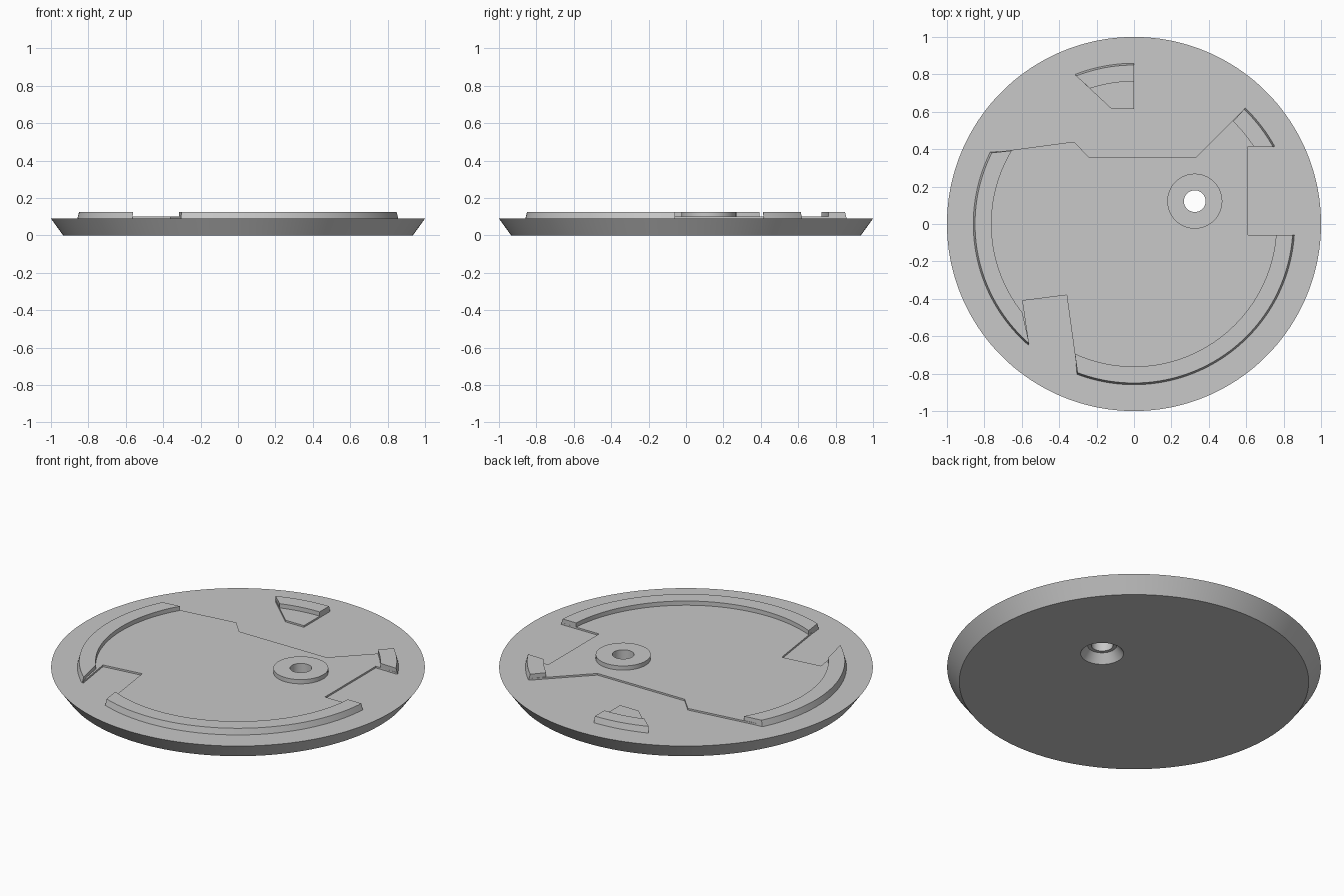
import bpy, bmesh
from math import radians, sin, cos, pi

default = bpy.data.objects.get("Cube")
if default:
    bpy.data.objects.remove(default, do_unlink=True)

# Heights, radii and hole position
BASE_TOP, FLOOR, RIM_TOP = 0.09, 0.10, 0.125
RIM_OUT, RIM_IN, FLOOR_OUT = 0.862, 0.762, 0.852
HOLE = (0.325, 0.122)

grey = bpy.data.materials.new("plain grey")
grey.use_nodes = True
colour = (0.58, 0.58, 0.58, 1)
grey.diffuse_color = colour
grey.node_tree.nodes["Principled BSDF"].inputs["Base Color"].default_value = colour


def arc(radius, start, end, centre=(0, 0)):
    """Points on an arc, angles in degrees."""
    n = max(3, int(abs(end - start) / 2))
    steps = [radians(start + (end - start) * i / n) for i in range(n + 1)]
    return [(centre[0] + radius * cos(a), centre[1] + radius * sin(a)) for a in steps]


def circle(radius, centre=(0, 0), n=128):
    return [(centre[0] + radius * cos(2 * pi * i / n),
             centre[1] + radius * sin(2 * pi * i / n)) for i in range(n)]


def loft(name, layers):
    """Solid through a stack of (outline, height) layers."""
    bm = bmesh.new()
    rings = [[bm.verts.new((x, y, z)) for x, y in outline] for outline, z in layers]
    n = len(rings[0])
    for low, high in zip(rings, rings[1:]):
        for i in range(n):
            j = (i + 1) % n
            bm.faces.new((low[i], low[j], high[j], high[i]))
    bm.faces.new(rings[0][::-1])
    bm.faces.new(rings[-1])
    bmesh.ops.recalc_face_normals(bm, faces=bm.faces[:])
    mesh = bpy.data.meshes.new(name)
    bm.to_mesh(mesh)
    bm.free()
    mesh.materials.append(grey)
    obj = bpy.data.objects.new(name, mesh)
    bpy.context.collection.objects.link(obj)
    return obj


# Bevelled base disc
base = loft("base_disc", [(circle(0.935, n=180), 0), (circle(1, n=180), BASE_TOP)])

# Thin raised floor with its notches
floor_outline = (
    [(-0.32, 0.44), (-0.24, 0.355), (0.33, 0.355)][::-1]
    + arc(FLOOR_OUT, 153.4, 228.8)
    + [(-0.595, -0.41), (-0.36, -0.38)]
    + arc(FLOOR_OUT, 249.2, 356)
    + [(0.61, -0.06), (0.61, 0.415)]
    + arc(FLOOR_OUT, 29, 46.2)
)
# start the outline after the right-hand arc, running anticlockwise
floor = loft("raised_floor", [(floor_outline, 0.07), (floor_outline, FLOOR)])

# Separate wedge at the back
wedge = [(-0.12, 0.615), (0, 0.615)] + arc(FLOOR_OUT, 90, 111.4)
loft("back_wedge_floor", [(wedge, 0.07), (wedge, FLOOR)])

# Tapered rim segments: outer start, outer end, inner start, inner end
rims = {
    "right_rim": (153.4, 228.8, 149, 218.4),
    "front_rim": (249.2, 356, 245.5, 355.5),
    "left_rim": (29, 46.2, 33, 46),
    "back_rim": (90, 111.4, 90, 108),
}
for name, (o1, o2, i1, i2) in rims.items():
    inner = arc(RIM_IN, i2, i1)
    loft(name, [(arc(RIM_OUT, o1, o2) + inner, 0.08),
                (arc(0.85, o1, o2) + inner, RIM_TOP)])

# Round boss
boss = loft("boss", [(circle(0.147, HOLE), 0.075), (circle(0.147, HOLE), RIM_TOP)])

# Through hole with a tapered recess underneath
cutter = loft("hole_cutter", [(circle(0.13, HOLE), -0.02), (circle(0.078, HOLE), 0.05),
                              (circle(0.058, HOLE), 0.05), (circle(0.058, HOLE), 0.2)])
cutter.hide_render = True
for obj in (base, floor, boss):
    mod = obj.modifiers.new("hole", "BOOLEAN")
    mod.operation = "DIFFERENCE"
    mod.solver = "EXACT"
    mod.object = cutter
    bpy.context.view_layer.objects.active = obj
    bpy.ops.object.modifier_apply(modifier=mod.name)
bpy.data.objects.remove(cutter, do_unlink=True)

# Smooth curved walls, sharp edges
bpy.ops.object.select_all(action="DESELECT")
for obj in bpy.context.collection.objects:
    if obj.type == "MESH" and grey.name in obj.data.materials:
        obj.select_set(True)
        bpy.context.view_layer.objects.active = obj
bpy.ops.object.shade_smooth_by_angle(angle=radians(25))
